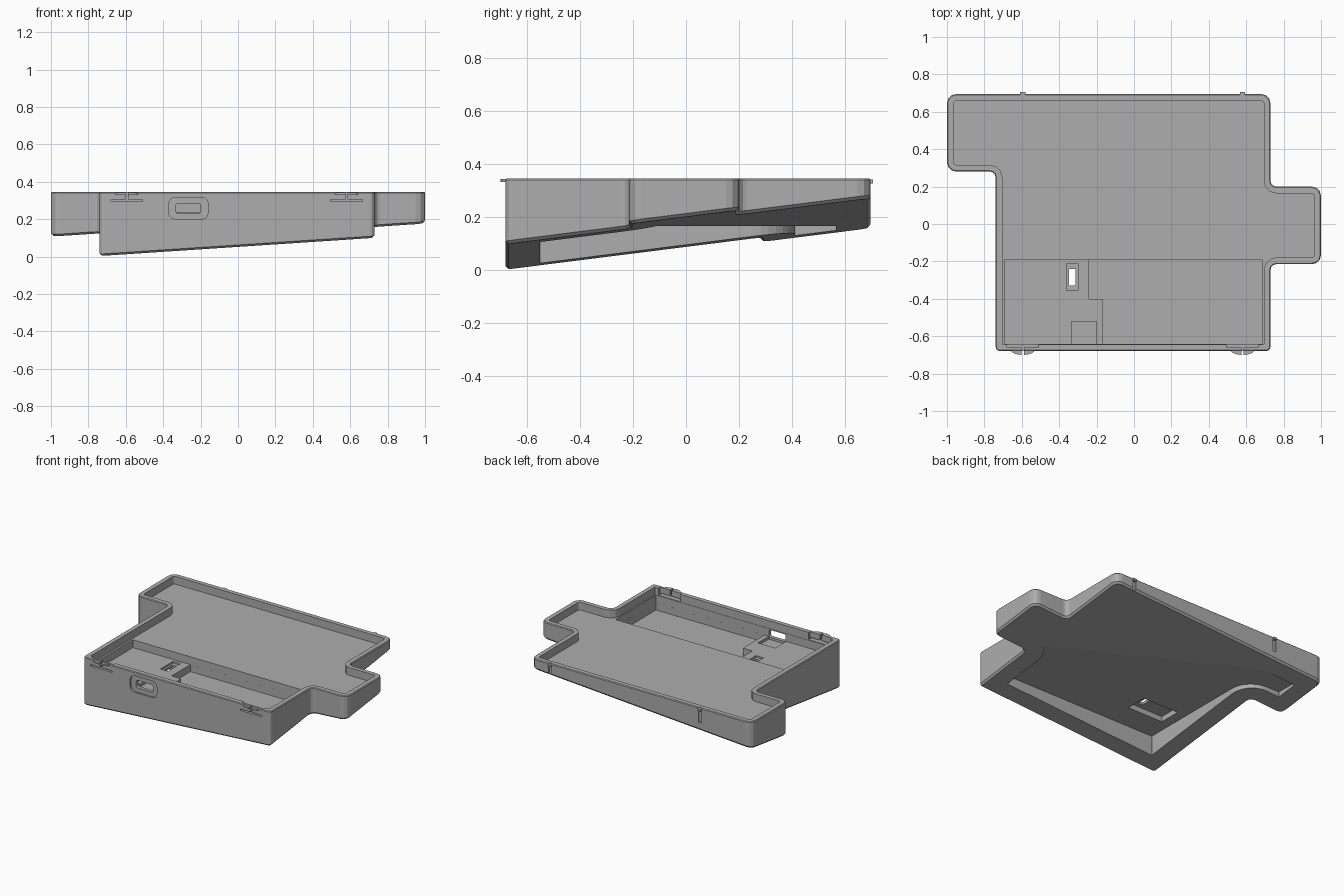
import bpy, bmesh, math
from mathutils import Vector

if "Cube" in bpy.data.objects:
    bpy.data.objects.remove(bpy.data.objects["Cube"], do_unlink=True)

grey = bpy.data.materials.new("mid_grey")
grey.use_nodes = True
colour = (0.42, 0.42, 0.42, 1)
grey.diffuse_color = colour
grey.node_tree.nodes["Principled BSDF"].inputs["Base Color"].default_value = colour

TOP, FLOOR, LEDGE, PIT, CEILING = 0.345, 0.29, 0.235, 0.185, 0.167

# Plan corners, counter-clockwise, with corner radius
PLAN = [(-.74, -.68, .025), (.73, -.68, .025), (.73, -.215, .03), (1, -.215, .05),
        (1, .2, .05), (.73, .2, .03), (.73, .695, .05), (-1, .695, .05),
        (-1, .28, .05), (-.74, .28, .03)]


def underside(x, y):
    """Height of the tilted base plane."""
    return 0.002 + 0.066 * (x + 0.73) + 0.126 * (y + 0.68)


def outline(inset=0.0, steps=3):
    """Rounded plan shape moved inward by inset."""
    points = []
    for i, (x, y, r) in enumerate(PLAN):
        here = Vector((x, y))
        a = (here - Vector(PLAN[i - 1][:2])).normalized()
        b = (Vector(PLAN[(i + 1) % len(PLAN)][:2]) - here).normalized()
        convex = a.cross(b) > 0
        corner = here + inset * (Vector((-a.y, a.x)) + Vector((-b.y, b.x)))
        r = max(r - inset, 0.004) if convex else r + inset
        centre = corner - a * r + b * r
        for k in range(steps + 1):
            t = k / steps * math.pi / 2
            points.append(centre - b * r * math.cos(t) + a * r * math.sin(t))
    return points


def loft(name, rings):
    """Closed solid through rings of equal point count, bottom to top."""
    bm = bmesh.new()
    loops = [[bm.verts.new(p) for p in ring] for ring in rings]
    n = len(loops[0])
    for low, high in zip(loops, loops[1:]):
        for i in range(n):
            j = (i + 1) % n
            bm.faces.new((low[i], low[j], high[j], high[i]))
    bm.faces.new(loops[0][::-1])
    bm.faces.new(loops[-1])
    bmesh.ops.recalc_face_normals(bm, faces=bm.faces)
    mesh = bpy.data.meshes.new(name)
    bm.to_mesh(mesh)
    bm.free()
    mesh.materials.append(grey)
    obj = bpy.data.objects.new(name, mesh)
    bpy.context.collection.objects.link(obj)
    return obj


def prism(name, points, z0, z1):
    return loft(name, [[(p[0], p[1], z) for p in points] for z in (z0, z1)])


def box(name, x0, x1, y0, y1, z0, z1):
    return prism(name, [(x0, y0), (x1, y0), (x1, y1), (x0, y1)], z0, z1)


def cut(target, cutter):
    cutter.hide_render = True
    mod = target.modifiers.new("cut", "BOOLEAN")
    mod.operation, mod.solver, mod.object = "DIFFERENCE", "EXACT", cutter
    bpy.context.view_layer.objects.active = target
    bpy.ops.object.modifier_apply(modifier=mod.name)
    bpy.data.objects.remove(cutter, do_unlink=True)


def port_ring(y, x0, x1, z0, z1, r):
    """Rounded rectangle standing in the front wall."""
    ring = []
    for cx, cz, start in ((x1 - r, z1 - r, 0), (x0 + r, z1 - r, 90),
                          (x0 + r, z0 + r, 180), (x1 - r, z0 + r, 270)):
        for k in range(5):
            t = math.radians(start + k * 22.5)
            ring.append((cx + r * math.cos(t), y, cz + r * math.sin(t)))
    return ring


# Tilted case body with chamfered lower and upper edges
edge = 0.012
full, lower, upper = outline(), outline(edge), outline(0.005)
body = loft("case_body", [
    [(p.x, p.y, underside(p.x, p.y)) for p in lower],
    [(p.x, p.y, underside(p.x, p.y) + edge) for p in full],
    [(p.x, p.y, TOP - 0.005) for p in full],
    [(p.x, p.y, TOP) for p in upper]])

# Shallow tray, ledge and deep front pit
cut(body, prism("tray_cutter", outline(0.036), FLOOR, 0.5))
cut(body, box("ledge_cutter", -.69, .685, -.642, -.19, LEDGE, 0.5))
cut(body, prism("pit_cutter", [(-.24, -.4), (-.165, -.4), (-.165, -.6418), (.6848, -.6418),
                               (.6848, -.1902), (-.24, -.1902)], PIT, 0.48))
cut(body, box("port_bed_cutter", -.335, -.2, -.6416, -.52, 0.215, 0.46))

# Hollow below the case, and the switch pocket with its slot
cut(body, prism("hollow_cutter", outline(0.13, 8), -0.2, CEILING))
cut(body, box("pocket_cutter", -.54, -.26, -.365, -.21, 0.1, 0.205))
cut(body, box("slot_bevel_cutter", -.36, -.3, -.355, -.212, 0.222, 0.4))
cut(body, box("slot_cutter", -.348, -.312, -.33, -.24, 0.15, 0.4))

# Front port: shallow surround and through opening
cut(body, loft("surround_cutter", [port_ring(y, -.37, -.16, .2, .317, .035) for y in (-.8, -.667)]))
cut(body, loft("port_cutter", [port_ring(y, -.332, -.2, .231, .283, .012) for y in (-.8, -.6)]))

for side, x in (("right", -.595), ("left", .58)):
    # Flexible front clip with slits and half-round thumb tab
    cut(body, box("clip_slit_cutter", x - .085, x + .085, -.75, -.6, .294, .304))
    cut(body, box("clip_relief_cutter", x - .085, x + .085, -.66, -.6, .3, .4))
    arc = [(x + .062 * math.cos(t), -.676 - .024 * math.sin(t))
           for t in (math.pi * k / 10 for k in range(11))]
    tab = prism("front_clip_tab_" + side, arc, .333, .343)
    for part in (body, tab):
        cut(part, box("clip_split_cutter", x - .006, x + .006, -.75, -.6, .3, .4))

    # Back groove with locating nib
    bx = -.595 if side == "right" else .58
    cut(body, box("groove_cutter", bx - .012, bx + .012, .685, .75, .24, .4))
    box("back_nib_" + side, bx - .014, bx + .014, .68, .705, .326, .341)
